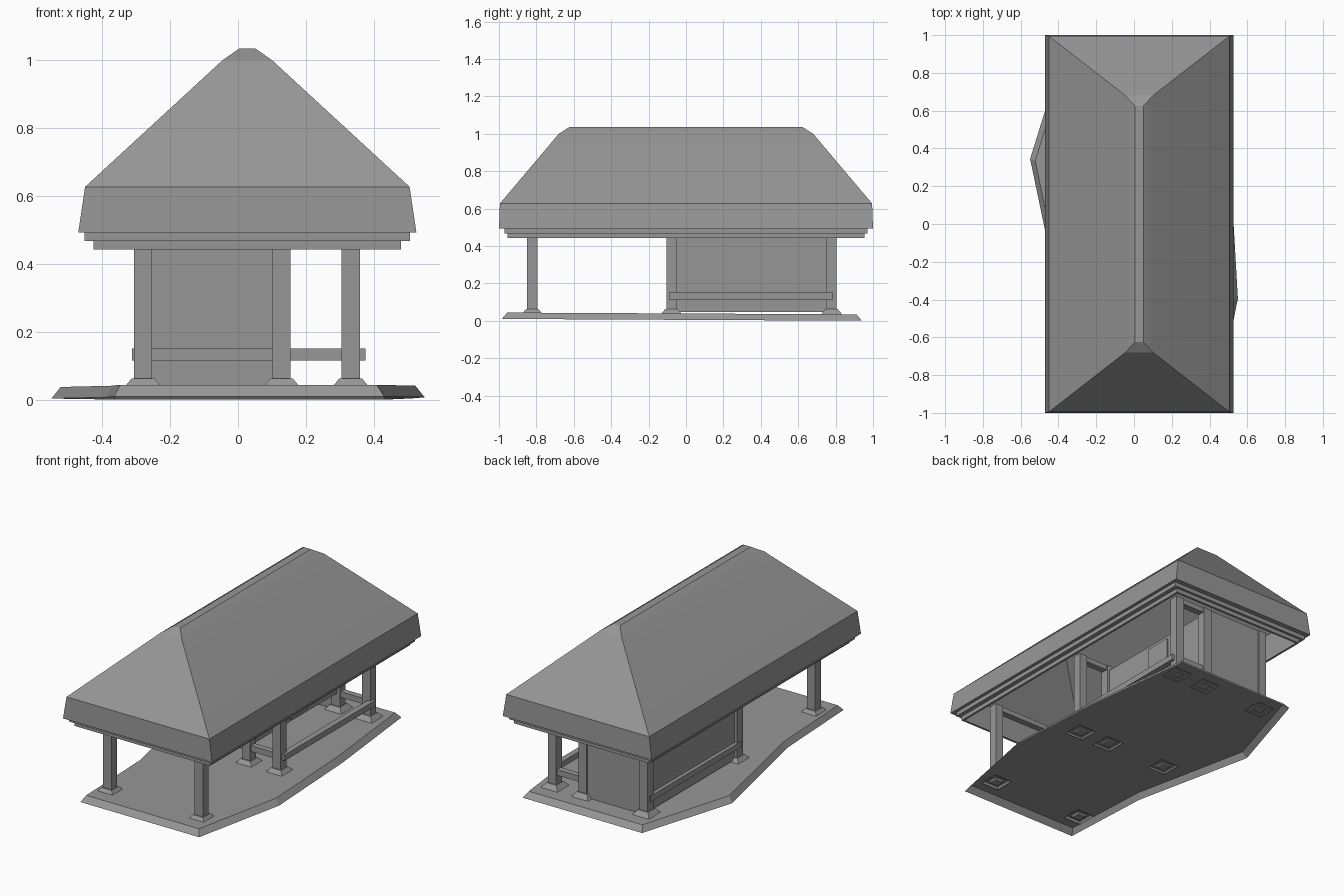
import bpy
import bmesh

cube = bpy.data.objects.get("Cube")
if cube:
    bpy.data.objects.remove(cube)

# Single plain grey
grey = bpy.data.materials.new("plain grey")
grey.use_nodes = True
grey.diffuse_color = (0.31, 0.31, 0.31, 1)
grey.node_tree.nodes["Principled BSDF"].inputs["Base Color"].default_value = grey.diffuse_color


def loft(name, rings, open_start=False):
    """Skin equal-length rings of points, capping the ends."""
    bm = bmesh.new()
    loops = [[bm.verts.new(p) for p in ring] for ring in rings]
    n = len(loops[0])
    for a, b in zip(loops, loops[1:]):
        for i in range(n):
            j = (i + 1) % n
            bm.faces.new((a[i], a[j], b[j], b[i]))
    if not open_start:
        bm.faces.new(loops[0])
    bm.faces.new(loops[-1])
    bmesh.ops.recalc_face_normals(bm, faces=bm.faces)
    mesh = bpy.data.meshes.new(name)
    bm.to_mesh(mesh)
    bm.free()
    mesh.materials.append(grey)
    obj = bpy.data.objects.new(name, mesh)
    bpy.context.collection.objects.link(obj)
    return obj


def rect(cx, cy, hx, hy, z):
    return [(cx - hx, cy - hy, z), (cx + hx, cy - hy, z),
            (cx + hx, cy + hy, z), (cx - hx, cy + hy, z)]


def box(name, x0, x1, y0, y1, z0, z1):
    cx, cy, hx, hy = (x0 + x1) / 2, (y0 + y1) / 2, (x1 - x0) / 2, (y1 - y0) / 2
    return loft(name, [rect(cx, cy, hx, hy, z) for z in (z0, z1)])


# Hollow hipped roof: outer slopes, stepped eaves, then the thin inner shell
ROOF_X = 0.0275
roof_profile = [
    (0.023, 0.625, 1.035), (0.073, 0.68, 1.0), (0.478, 0.995, 0.627),
    (0.498, 1.0, 0.493), (0.479, 0.97, 0.493), (0.479, 0.97, 0.468),
    (0.453, 0.955, 0.468), (0.453, 0.955, 0.443), (0.44, 0.942, 0.443),
    (0.455, 0.97, 0.62), (0.055, 0.655, 0.99),
]
roof = loft("roof", [rect(ROOF_X, 0, *p) for p in roof_profile])
bpy.ops.object.select_all(action='DESELECT')
roof.select_set(True)
bpy.context.view_layer.objects.active = roof
bpy.ops.object.shade_smooth_by_angle(angle=0.3)

# Irregular platform: a shallow open shell with a sloping rim, dipping to the back
outline = [(-0.365, -0.985), (0.43, -0.985), (0.55, -0.395), (0.512, 0.265),
           (0.435, 0.94), (-0.365, 0.94), (-0.55, 0.345), (-0.39, -0.42)]
loft("platform", [
    [(x * sx, y * sy, z - 0.005 * y) for x, y in outline]
    for sx, sy, z in ((1, 1, 0.005), (0.95, 0.97, 0.039))
], open_start=True)

# Posts on bevelled footings
XL, XM, XR = -0.28, 0.128, 0.332
YF, YM, YB = -0.822, -0.078, 0.778
POST = 0.027
for y in (YF, YM, YB):
    for x in (XL, XR) if y == YF else (XL, XM, XR):
        loft("footing", [rect(x, y, h, h, z) for h, z in ((0.06, 0.03), (0.034, 0.062))],
             open_start=True)
        box("post", x - POST, x + POST, y - POST, y + POST, 0.03, 0.53)

# Enclosed room: full back wall, raised left wall, hanging partition with a panel
W = 0.01
box("back_wall", XL, XM, YB - 0.02, YB + 0.02, 0.035, 0.5)
box("left_wall", XL - W, XL + W, YM, YB, 0.046, 0.5)
box("partition_wall", XM - W, XM + W, YM, YB, 0.14, 0.5)
box("window_panel", XM + W, XM + W + 0.006, 0.295, 0.465, 0.155, 0.48)

# Low rails around the room and side porch
R0, R1 = 0.115, 0.15
box("front_rail", XL, XR, YM - 0.018, YM + 0.018, R0, R1)
box("back_rail", XM, XR, YB - 0.018, YB + 0.018, R0, R1)
box("left_rail", -0.312, -0.285, -0.09, 0.785, R0, R1)
box("right_rail", 0.34, 0.375, -0.09, 0.785, R0, R1)

# Beams tying the post tops together
for y in (YF, YM, YB):
    box("cross_beam", XL, XR, y - 0.02, y + 0.02, 0.5, 0.53)
